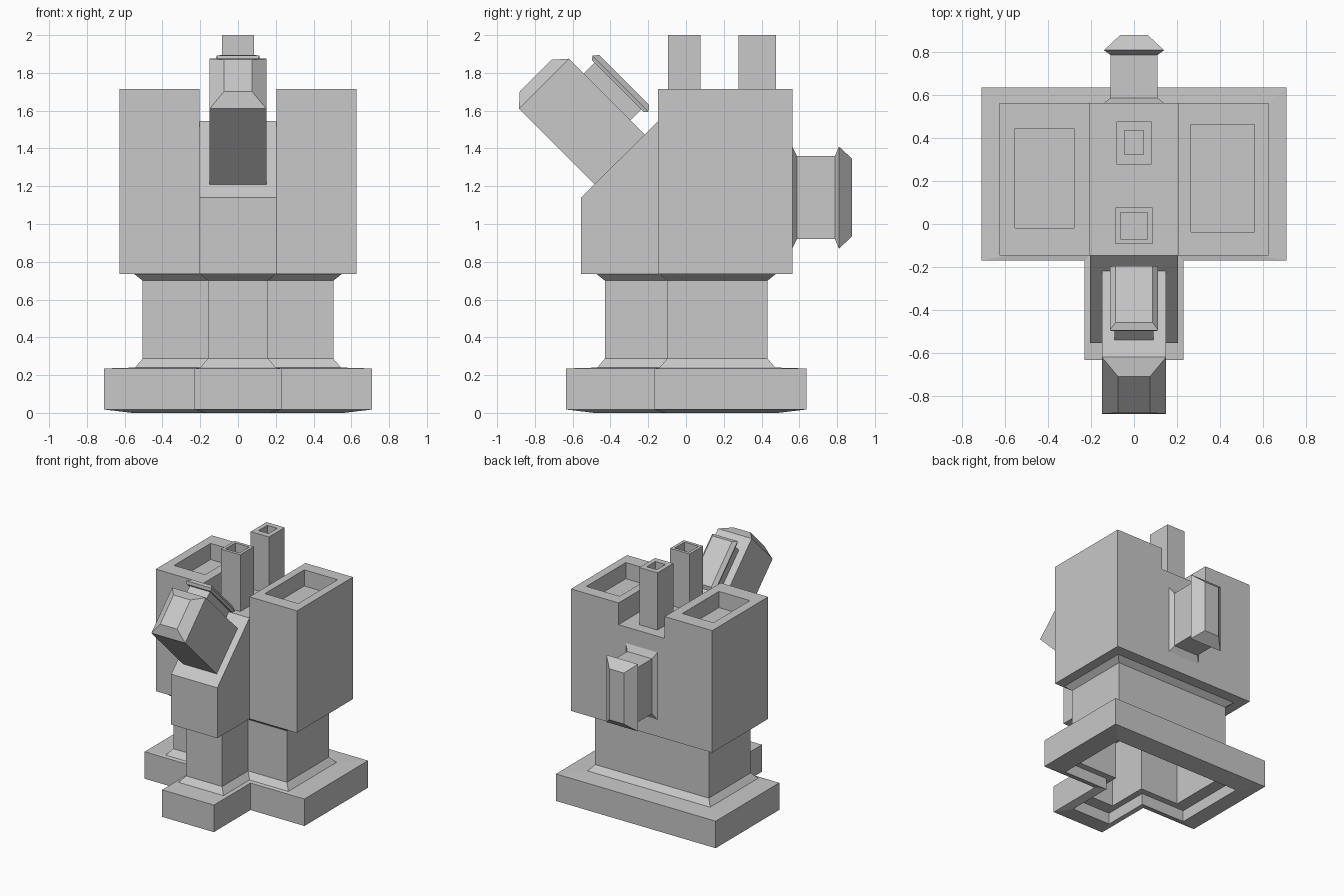
import bpy, bmesh
from math import radians
from mathutils import Matrix

cube = bpy.data.objects.get("Cube")
if cube:
    bpy.data.objects.remove(cube, do_unlink=True)

GREY = (0.58, 0.58, 0.58, 1)
grey = bpy.data.materials.new("plain_grey")
grey.use_nodes = True
grey.diffuse_color = GREY
grey.node_tree.nodes["Principled BSDF"].inputs["Base Color"].default_value = GREY


def loft(name, rings, loc=(0, 0, 0), tilt=0):
    """Skin matching rings of points, cap both ends, then tilt about x and place."""
    bm = bmesh.new()
    loops = [[bm.verts.new(p) for p in ring] for ring in rings]
    for a, b in zip(loops, loops[1:]):
        for i in range(len(a)):
            j = (i + 1) % len(a)
            bm.faces.new((a[i], a[j], b[j], b[i]))
    bm.faces.new(loops[0][::-1])
    bm.faces.new(loops[-1])
    bmesh.ops.recalc_face_normals(bm, faces=bm.faces)
    bm.transform(Matrix.Translation(loc) @ Matrix.Rotation(radians(tilt), 4, 'X'))
    me = bpy.data.meshes.new(name)
    bm.to_mesh(me)
    bm.free()
    me.materials.append(grey)
    ob = bpy.data.objects.new(name, me)
    bpy.context.collection.objects.link(ob)
    return ob


def rect(hx, hy, z, cx=0, cy=0):
    return [(cx - hx, cy - hy, z), (cx + hx, cy - hy, z),
            (cx + hx, cy + hy, z), (cx - hx, cy + hy, z)]


def tee(outer, inner, z):
    """T-shaped outline; outer insets the far sides, inner the sides by the notches."""
    w, back, front = 0.71 - outer, 0.637 - outer, -0.635 + outer
    mid, stem = -0.17 + inner, 0.23 - inner
    return [(-w, back, z), (-w, mid, z), (-stem, mid, z), (-stem, front, z),
            (stem, front, z), (stem, mid, z), (w, mid, z), (w, back, z)]


def pocket_box(name, outer, z0, z1, hole, depth):
    """Upright box with a pocket in its top; outer and hole are (hx, hy, cx, cy)."""
    (hx, hy, cx, cy), (px, py, pcx, pcy) = outer, hole
    loft(name, [rect(hx, hy, z0, cx, cy), rect(hx, hy, z1, cx, cy),
                rect(px, py, z1, pcx, pcy), rect(px, py, z1 - depth, pcx, pcy)])


# Foot and neck in one skin, starting inside the hollow underside
loft("foot_and_neck", [tee(o, i, z) for o, i, z in (
    (0.25, 0.11, 0.6), (0.25, 0.11, 0.09), (0.15, 0.06, 0.09), (0.15, 0.06, 0),
    (0, 0, 0.018), (0, 0, 0.235), (0.165, 0.03, 0.24), (0.205, 0.07, 0.287),
    (0.205, 0.07, 0.7), (0.16, 0.03, 0.736))])

# Middle of the body: side profile with a sloping front
profile = [(-0.555, 0.735), (0.563, 0.735), (0.563, 1.54), (-0.147, 1.545), (-0.555, 1.14)]
loft("body_middle", [[(x, y, z) for y, z in profile] for x in (-0.205, 0.205)])

# Side towers with pockets in the top
pocket_box("left_tower", (0.211, 0.355, 0.416, 0.208), 0.735, 1.715,
           (0.148, 0.25, 0.413, 0.213), 0.13)
pocket_box("right_tower", (0.211, 0.355, -0.416, 0.208), 0.735, 1.715,
           (0.138, 0.232, -0.417, 0.213), 0.13)

# Two small pipes on top
pocket_box("front_pipe", (0.086, 0.086, 0, -0.008), 1.53, 2, (0.062, 0.062, 0, -0.008), 0.07)
pocket_box("back_pipe", (0.081, 0.1, 0, 0.377), 1.53, 2, (0.044, 0.055, 0, 0.38), 0.07)

# Back knob: flared root, shaft and chamfered head
loft("back_knob", [rect(hx, hy, h) for hx, hy, h in (
    (0.14, 0.27, 0), (0.11, 0.22, 0.025), (0.11, 0.22, 0.225),
    (0.14, 0.27, 0.247), (0.065, 0.205, 0.317))], (0, 0.563, 1.14), -90)

# Tilted block on the slope, with a chamfered end
loft("tilted_block", [rect(hx, hy, h) for hx, hy, h in (
    (0.15, 0.187, -0.02), (0.15, 0.187, 0.566), (0.075, 0.12, 0.626))],
    (0, -0.3525, 1.3425), 45)

# Button on the upper side of the tilted block
loft("tilted_button", [rect(hx, hy, h) for hx, hy, h in (
    (0.09, 0.175, -0.01), (0.09, 0.175, 0.08), (0.106, 0.194, 0.08),
    (0.113, 0.21, 0.1), (0.087, 0.187, 0.127))],
    (0, -0.4175, 1.6725), -45)
